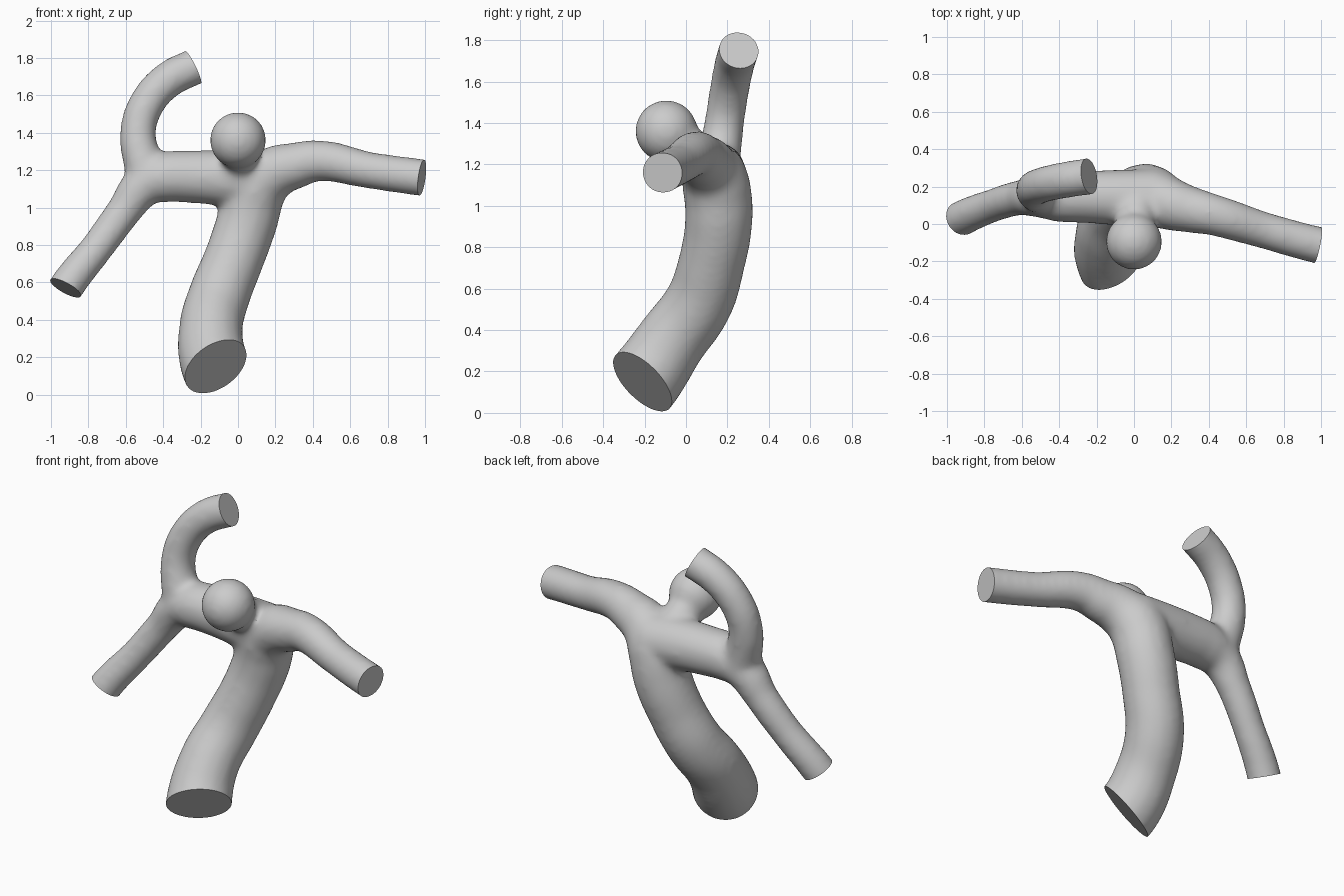
import bpy, bmesh
from mathutils import Vector, Matrix

cube = bpy.data.objects.get("Cube")
if cube:
    bpy.data.objects.remove(cube, do_unlink=True)

grey = bpy.data.materials.new("plain_grey")
grey.use_nodes = True
colour = (0.6, 0.6, 0.6, 1)
grey.diffuse_color = colour
grey.node_tree.nodes["Principled BSDF"].inputs["Base Color"].default_value = colour

PUFF = 0.007  # makes up for the shrinkage of smoothing


def evaluated_mesh(obj):
    dg = bpy.context.evaluated_depsgraph_get()
    return bpy.data.meshes.new_from_object(obj.evaluated_get(dg))


def add_tube(bm, points):
    """Sweep a round tube of varying radius through (x, y, z, r) points."""
    cu = bpy.data.curves.new("tube_path", "CURVE")
    cu.dimensions = "3D"
    cu.bevel_depth = 1
    cu.bevel_resolution = 6
    cu.use_fill_caps = True
    cu.resolution_u = 8
    sp = cu.splines.new("BEZIER")
    sp.bezier_points.add(len(points) - 1)
    for bp, (x, y, z, r) in zip(sp.bezier_points, points):
        bp.co = (x, y, z)
        bp.radius = r + PUFF
        bp.handle_left_type = bp.handle_right_type = "AUTO"
    obj = bpy.data.objects.new("tube_path", cu)
    bpy.context.collection.objects.link(obj)
    mesh = evaluated_mesh(obj)
    bm.from_mesh(mesh)
    bpy.data.objects.remove(obj)
    bpy.data.curves.remove(cu)
    bpy.data.meshes.remove(mesh)


# Flat cut ends: centre, outward direction, radius
ends = {
    "trunk": (Vector((-0.12, -0.21, 0.15)), Vector((0.45, -0.63, -0.63)).normalized(), 0.18),
    "left": (Vector((0.983, -0.113, 1.16)), Vector((0.97, -0.2, -0.13)).normalized(), 0.094),
    "lower": (Vector((-0.922, 0.03, 0.57)), Vector((-0.46, -0.3, -0.84)).normalized(), 0.09),
    "upper": (Vector((-0.24, 0.255, 1.75)), Vector((0.88, 0.15, 0.43)).normalized(), 0.093),
}


def tip(name):
    """End point and an overshoot point, trimmed off later."""
    c, n, r = ends[name]
    return [(*c, r), (*(c + n * 0.12), r)]


bm = bmesh.new()
# Trunk, bending over into the left branch
add_tube(bm, tip("trunk")[::-1] + [
    (-0.145, -0.07, 0.35, 0.165), (-0.10, 0.06, 0.53, 0.16),
    (-0.02, 0.125, 0.73, 0.155), (0.05, 0.158, 0.93, 0.158),
    (0.1, 0.145, 1.1, 0.16), (0.2, 0.105, 1.19, 0.135),
    (0.31, 0.075, 1.225, 0.118), (0.42, 0.05, 1.25, 0.105),
    (0.7, -0.035, 1.2, 0.092)] + tip("left"))
# Bridge to the right, running down into the lower branch
add_tube(bm, [
    (0.12, 0.14, 1.14, 0.15), (-0.05, 0.14, 1.155, 0.145),
    (-0.25, 0.145, 1.165, 0.135), (-0.4, 0.145, 1.16, 0.13),
    (-0.5, 0.148, 1.12, 0.11), (-0.61, 0.14, 0.98, 0.088),
    (-0.75, 0.1, 0.79, 0.083)] + tip("lower"))
# Upper branch, hooking back inward
add_tube(bm, [
    (-0.47, 0.15, 1.12, 0.11), (-0.505, 0.16, 1.23, 0.1),
    (-0.535, 0.185, 1.4, 0.09), (-0.485, 0.21, 1.56, 0.09),
    (-0.37, 0.235, 1.685, 0.092)] + tip("upper"))
# Round bulb with its short neck
add_tube(bm, [(0.0, -0.08, 1.34, 0.1), (0.01, 0.02, 1.27, 0.1), (0.02, 0.12, 1.19, 0.11)])
bmesh.ops.create_icosphere(bm, subdivisions=4, radius=0.148 + PUFF / 2,
                           matrix=Matrix.Translation((0, -0.095, 1.36)))

mesh = bpy.data.meshes.new("branching_tube")
bm.to_mesh(mesh)
bm.free()
body = bpy.data.objects.new("branching_tube", mesh)
bpy.context.collection.objects.link(body)

# Fuse the parts and soften the joints
fuse = body.modifiers.new("fuse", "REMESH")
fuse.mode = "VOXEL"
fuse.voxel_size = 0.016
soften = body.modifiers.new("soften", "SMOOTH")
soften.factor = 0.5
soften.iterations = 22
fused = evaluated_mesh(body)
body.modifiers.clear()
body.data = fused

# Trim each end flat and close it
bm = bmesh.new()
bm.from_mesh(fused)
for c, n, r in ends.values():
    near = [f for f in bm.faces if (f.calc_center_median() - c).length < 0.32]
    geom = near + list({e for f in near for e in f.edges}) + list({v for f in near for v in f.verts})
    bmesh.ops.bisect_plane(bm, geom=geom, dist=1e-5, plane_co=c, plane_no=n, clear_outer=True)
    bmesh.ops.holes_fill(bm, edges=[e for e in bm.edges if e.is_boundary], sides=0)
bmesh.ops.recalc_face_normals(bm, faces=bm.faces)
bm.to_mesh(fused)
bm.free()

fused.materials.clear()
fused.materials.append(grey)
for p in fused.polygons:
    p.material_index = 0
bpy.ops.object.select_all(action="DESELECT")
body.select_set(True)
bpy.context.view_layer.objects.active = body
bpy.ops.object.shade_smooth_by_angle(angle=0.6)
